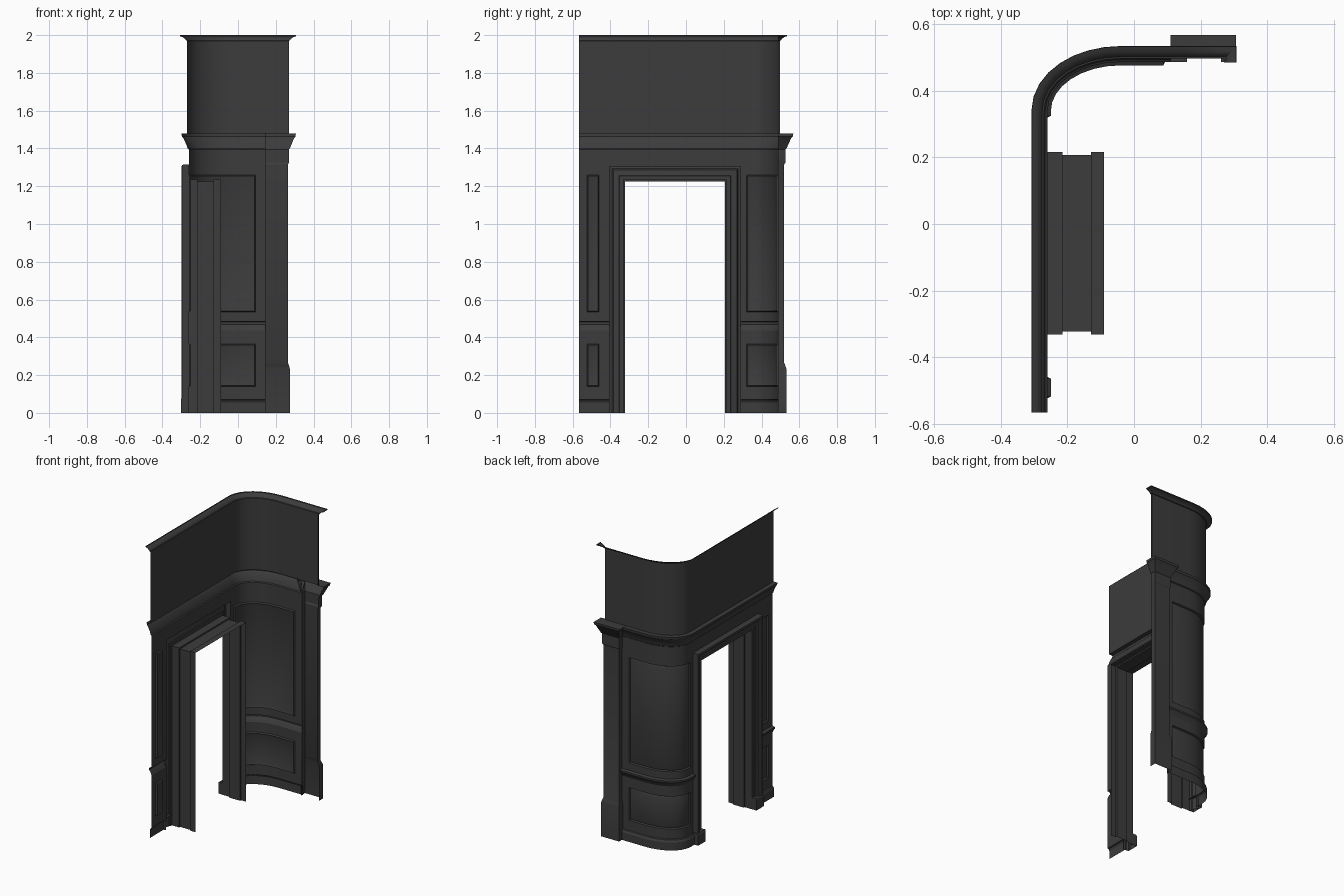
import bpy, math
from mathutils import Vector

if "Cube" in bpy.data.objects:
    bpy.data.objects.remove(bpy.data.objects["Cube"])

mat = bpy.data.materials.new("dark_paint")
mat.diffuse_color = (0.045, 0.045, 0.045, 1)
mat.use_nodes = True
mat.node_tree.nodes["Principled BSDF"].inputs["Base Color"].default_value = mat.diffuse_color


def grid_object(name, g, skip=lambda i, j: False):
    """Make a sheet from a grid of points g[i][j]."""
    n = len(g[0])
    verts = [p for row in g for p in row]
    faces = [(i * n + j, i * n + j + 1, (i + 1) * n + j + 1, (i + 1) * n + j)
             for i in range(len(g) - 1) for j in range(n - 1) if not skip(i, j)]
    me = bpy.data.meshes.new(name)
    me.from_pydata(verts, [], faces)
    me.validate()
    me.materials.append(mat)
    ob = bpy.data.objects.new(name, me)
    bpy.context.collection.objects.link(ob)
    bpy.ops.object.select_all(action='DESELECT')
    bpy.context.view_layer.objects.active = ob
    ob.select_set(True)
    bpy.ops.object.shade_smooth_by_angle(angle=math.radians(28))
    return ob


def mitres(path):
    """Mitred outward (left-hand) offset vector at each path point."""
    dirs = [(Vector(b) - Vector(a)).normalized() for a, b in zip(path, path[1:])]
    out = []
    for k in range(len(path)):
        d0, d1 = dirs[max(k - 1, 0)], dirs[min(k, len(dirs) - 1)]
        n0, n1 = Vector((-d0.y, d0.x)), Vector((-d1.y, d1.x))
        out.append((n0 + n1) / (1 + n0.dot(n1)))
    return out


# Plan of the wall: long straight run, rounded corner, short run
WX, WY, ARC_Y, ARC_X = -0.26, 0.487, 0.34, -0.04
arc = [(ARC_X - (ARC_X - WX) * math.cos(t), ARC_Y + (WY - ARC_Y) * math.sin(t))
       for t in [k * math.pi / 16 for k in range(9)]]
E1, E2 = 0.005, 0.016        # panel moulding widths
A0, A1 = -0.524, -0.46       # narrow panel, along y
B0, B1 = 0.32, 0.093         # curved panel, from y to x
D0, D1, DZ = -0.405, 0.288, 1.305    # hole for the doorway
ys = [-0.567, A0, A0 + E1, A0 + E2, A1 - E2, A1 - E1, A1, D0, D1, B0, B0 + E1, B0 + E2]
path = ([(WX, y) for y in ys] + arc
        + [(x, WY) for x in (B1 - E2, B1 - E1, B1, 0.145)])

# Panelled wall with skirting, chair rail and cornice
profile = [(0.015, 0), (0.015, 0.055), (0.008, 0.068), (0, 0.072),
           (0, 0.435), (0.006, 0.445), (0.012, 0.46), (0.02, 0.468), (0.02, 0.48), (0, 0.485),
           (0, DZ), (0, 1.395), (0.007, 1.40), (0.013, 1.42), (0.03, 1.455),
           (0.037, 1.462), (0.039, 1.478), (0.01, 1.479)]
for z0, z1 in ((0.14, 0.365), (0.535, 1.26)):
    profile += [(0, z) for z in (z0, z0 + E1, z0 + E2, z1 - E2, z1 - E1, z1)]
profile.sort(key=lambda p: p[1])


def level(v, lo, hi):
    """0 outside the panel, 1 in its groove, 2 on its field."""
    m = min(v - lo, hi - v)
    return 0 if m < E1 - 1e-5 else 1 if m < E2 - 1e-5 else 2


def recess(p, z):
    x, y = p
    if y < 0:
        a = level(y, A0, A1)
    else:
        a = min(level(y, B0, 9), level(x, -9, B1))
    b = max(level(z, 0.14, 0.365), level(z, 0.535, 1.26))
    return (0, -0.010, -0.006)[min(a, b)]


mit = mitres(path)
grid = []
for p, m in zip(path, mit):
    row = []
    for o, z in profile:
        q = Vector(p) + m * (o + recess(p, z))
        row.append((q.x, q.y, z))
    grid.append(row)
d_i = ys.index(D0)
grid_object("panelled_wall", grid, lambda i, j: i == d_i and profile[j][1] < DZ - 1e-4)

# Plain upper wall with crown moulding returning at the end
upper_path = [(WX, -0.567), (WX, D1)] + arc + [(0.145, WY), (0.26, WY), (0.26, WY - 0.001)]
crown = [(0.01, 1.478), (0.01, 1.97), (0.016, 1.972), (0.02, 1.98),
         (0.034, 1.99), (0.047, 1.994), (0.048, 2.0)]
grid = []
for p, m in zip(upper_path, mitres(upper_path)):
    grid.append([(*(Vector(p) + m * o), z) for o, z in crown])
grid_object("upper_wall", grid)

# Pilaster with base block, collar and flared capital
levels = [(0, .137, .275, .533), (.235, .138, .274, .531), (.25, .142, .27, .526),
          (.265, .145, .265, .52), (1.315, .145, .265, .52), (1.325, .143, .27, .526),
          (1.395, .143, .27, .526), (1.40, .138, .275, .532), (1.455, .12, .297, .557),
          (1.463, .111, .305, .566), (1.479, .11, .306, .568), (1.479, .16, .262, .497)]
corners = [lambda a, b, y: (a, WY), lambda a, b, y: (a, y),
           lambda a, b, y: (b, y), lambda a, b, y: (b, WY)]
grid_object("pilaster", [[(*c(a, b, y), z) for z, a, b, y in levels] for c in corners])

# Door casing and jamb lining: one profile (distance from axis, x) swept round the opening
CY, LIFT = -0.058, 0.96
casing = [(.354, -.26), (.354, -.29), (.35, -.297), (.341, -.299), (.333, -.296), (.327, -.286),
          (.32, -.283), (.297, -.277), (.293, -.272), (.275, -.27), (.275, -.215),
          (.265, -.215), (.265, -.13), (.275, -.13), (.275, -.09)]
grid_object("door_casing", [[(x, CY - d, 0), (x, CY - d, d + LIFT),
                             (x, CY + d, d + LIFT), (x, CY + d, 0)] for d, x in casing])

# Plinth blocks at the feet of the casing
for side, name in ((-1, "left_plinth"), (1, "right_plinth")):
    a, b = sorted((CY + side * 0.276, CY + side * 0.358))
    outline = [(-0.262, a), (-0.303, a), (-0.303, b), (-0.262, b)]
    rows = [[(x, y, 0), (x, y, 0.072), (max(x, -0.298), y, 0.08), (-0.262, y, 0.08)]
            for x, y in outline]
    grid_object(name, rows)
